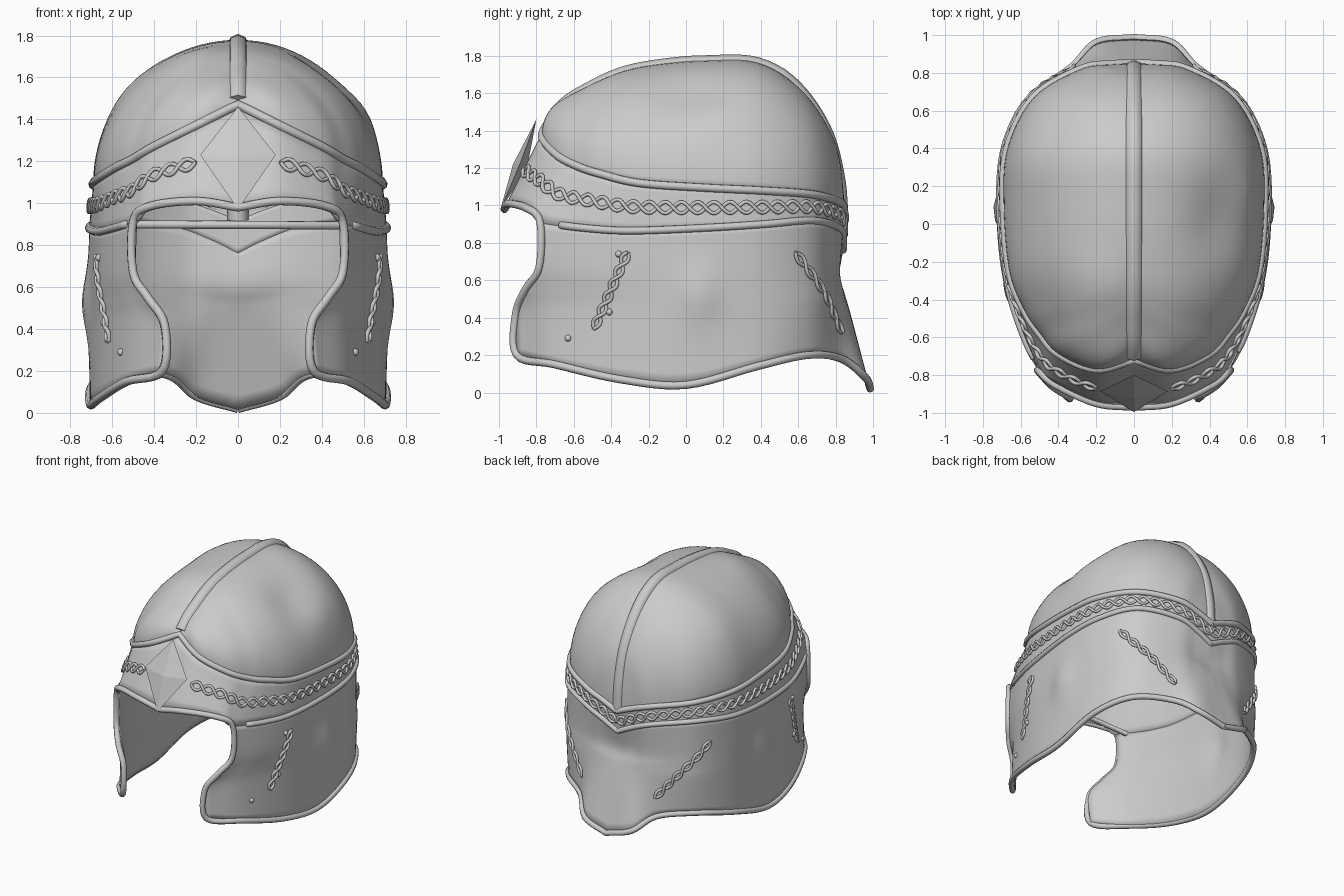
import bpy, bmesh
from math import sin, cos, pi, exp
from mathutils import Vector
from mathutils.bvhtree import BVHTree

cube = bpy.data.objects.get("Cube")
if cube:
    bpy.data.objects.remove(cube)

steel = bpy.data.materials.new("grey_steel")
steel.use_nodes = True
GREY = (0.6, 0.6, 0.6, 1)
steel.diffuse_color = GREY
steel.node_tree.nodes["Principled BSDF"].inputs["Base Color"].default_value = GREY


def vecs(*points):
    return [Vector(p) for p in points]


def smooth(points, per):
    """Spline through the points, with a fixed number of steps per span."""
    ext = [2 * points[0] - points[1]] + points + [2 * points[-1] - points[-2]]
    out = []
    for i in range(1, len(points)):
        a, b, c, d = ext[i - 1:i + 3]
        for k in range(per):
            t = k / per
            out.append(0.5 * (2 * b + (c - a) * t + (2 * a - 5 * b + 4 * c - d) * t ** 2
                              + (3 * b - a - 3 * c + d) * t ** 3))
    return out + [points[-1].copy()]


def along(points, f):
    """Point at the fraction f of a path's length."""
    spans = [(b - a).length for a, b in zip(points, points[1:])]
    rest = f * sum(spans)
    for a, b, s in zip(points, points[1:], spans):
        if rest <= s and s > 0:
            return a.lerp(b, rest / s)
        rest -= s
    return points[-1]


def flip(p):
    return Vector((-p.x, p.y, p.z))


def add_object(name, data):
    obj = bpy.data.objects.new(name, data)
    bpy.context.collection.objects.link(obj)
    data.materials.append(steel)
    return obj


def sheet(name, rows, mirror=True, thick=0.02):
    """Smooth sheet from a grid of points; returns a search tree of its surface."""
    bm = bmesh.new()
    grid = [[bm.verts.new(p) for p in row] for row in rows]
    for low, high in zip(grid, grid[1:]):
        for i in range(len(low) - 1):
            bm.faces.new((low[i], low[i + 1], high[i + 1], high[i]))
    bmesh.ops.remove_doubles(bm, verts=bm.verts, dist=0.0005)
    for f in bm.faces:
        f.smooth = True
    bm.normal_update()
    tree = BVHTree.FromBMesh(bm)
    mesh = bpy.data.meshes.new(name)
    bm.to_mesh(mesh)
    bm.free()
    obj = add_object(name, mesh)
    if mirror:
        obj.modifiers.new("mirror", 'MIRROR')
    solid = obj.modifiers.new("thickness", 'SOLIDIFY')
    solid.thickness, solid.offset = thick, -1
    return tree


def tubes(name, paths, radius):
    """Round rods along paths."""
    curve = bpy.data.curves.new(name, 'CURVE')
    curve.dimensions = '3D'
    curve.bevel_depth, curve.bevel_resolution = radius, 2
    curve.use_fill_caps = True
    for path in paths:
        s = curve.splines.new('POLY')
        s.points.add(len(path) - 1)
        for point, p in zip(s.points, path):
            point.co = (*p, 1)
        s.use_smooth = True
    return add_object(name, curve)


def both(path):
    return [path, [flip(p) for p in path]]


def joined(path):
    return [[flip(p) for p in reversed(path)] + path[1:]]


def braid(name, tree, path, lobes, width, radius):
    """Two crossing strands laid on a surface, on both sides."""
    strands, n = [], lobes * 8
    for sign in (1, -1):
        strand = []
        for k in range(n + 1):
            p = along(path, k / n)
            run = (along(path, min(1, k / n + 0.01)) - along(path, max(0, k / n - 0.01))).normalized()
            side = run.cross(tree.find_nearest(p)[1])
            wave = sin(pi * k / 8)
            spot, normal = tree.find_nearest(p + side * sign * width * wave)[:2]
            strand.append(spot + normal * (0.008 + 0.004 * sign * cos(pi * k / 8)))
        strands += both(strand)
    tubes(name, strands, radius)


# Guide curves, front centre to back centre on the left half
band_top = vecs((0, -.72, 1.47), (.2, -.77, 1.37), (.4, -.69, 1.27), (.5, -.58, 1.21),
                (.58, -.46, 1.17), (.66, -.25, 1.12), (.69, .1, 1.095), (.67, .4, 1.08),
                (.53, .67, 1.06), (.28, .82, 1.02), (.12, .845, .97), (0, .85, .92))
band_low = vecs((0, -.97, .98), (.2, -.95, 1.01), (.42, -.85, .985), (.5, -.78, .91),
                (.6, -.55, .88), (.67, -.3, .865), (.71, .1, .88), (.68, .42, .9),
                (.54, .68, .92), (.28, .82, .88), (.12, .84, .82), (0, .84, .76))
crest = vecs((0, -.72, 1.47), (0, -.62, 1.57), (0, -.5, 1.64), (0, -.4, 1.69),
             (0, -.28, 1.73), (0, -.1, 1.76), (0, .1, 1.775), (0, .38, 1.765),
             (0, .6, 1.63), (0, .76, 1.4), (0, .83, 1.15), (0, .85, .92))

# Skull with a few hammered dents
dents = [((.45, 0, 1.62), .2, -.035), ((.6, .15, 1.45), .15, .02),
         ((-.2, -.3, 1.72), .15, .015), ((-.4, -.45, 1.45), .18, -.02),
         ((.3, -.5, 1.5), .16, -.015), ((-.5, .3, 1.5), .2, .015)]
centre = Vector((0, 0, 1))


def dented(p):
    push = sum(a * exp(-((p - Vector(c)).length / r) ** 2) for c, r, a in dents)
    return p + (p - centre).normalized() * push


rim, ridge = smooth(band_top, 6), smooth(crest, 6)
dome = []
for k in range(49):
    a = pi * k / 48
    row = []
    for u, c in zip(rim, ridge):
        y, z = c.y + (u.y - c.y) * abs(cos(a)), u.z + (c.z - u.z) * sin(a)
        row.append(dented(Vector((u.x * cos(a), y, z))))
    dome.append(row)
sheet("skull", dome, mirror=False)

# Brow band
low, top = smooth(band_low, 6), smooth(band_top, 6)
band_tree = sheet("brow_band", [[a.lerp(b, k / 6) for a, b in zip(low, top)] for k in range(7)])

# Cheek and neck guard, rows from the hem up to the band
hem = vecs((.36, -.905, .2), (.53, -.7, .15), (.66, -.35, .07), (.705, 0, .04), (.69, .38, .14),
           (.56, .65, .2), (.33, .83, .18), (.2, .96, .08), (0, .985, .02))
low_row = vecs((.35, -.91, .42), (.52, -.7, .42), (.66, -.33, .42), (.71, .08, .43), (.68, .42, .44),
               (.55, .68, .46), (.3, .825, .46), (.14, .87, .43), (0, .88, .42))
high_row = vecs((.5, -.785, .67), (.6, -.57, .66), (.675, -.3, .65), (.71, .1, .65), (.68, .42, .66),
                (.54, .68, .67), (.28, .81, .66), (.12, .82, .64), (0, .82, .62))
mid_row = [a.lerp(b, .5) for a, b in zip(low_row, high_row)]
mid_row[0] = Vector((.43, -.86, .55))
controls = [smooth(r, 6) for r in (hem, low_row, mid_row, high_row, band_low[3:])]
columns = [smooth(list(col), 6) for col in zip(*controls)]
for p in (p for col in columns for p in col):
    # Ear swelling
    if p.x > .5:
        p.x += .035 * exp(-((p.y - .07) / .1) ** 2 - ((p.z - .53) / .16) ** 2)
guard_tree = sheet("cheek_and_neck_guard", list(zip(*columns)))

# Rolled edges
tubes("band_upper_trim", joined(top), .022)
tubes("band_lower_trim", joined(smooth(band_low[3:], 6)[2:]), .02)
edge = band_low[:4] + [high_row[0], mid_row[0], low_row[0]] + hem
tubes("outer_edge_trim", joined(smooth(edge, 6)), .021)
tubes("crest_ridge", [[p - Vector((0, 0, .022)) if p.y < .5 else p - Vector((0, .03, 0))
                       for p in ridge[2:]]], .05)

# Diamond brow plate
bm = bmesh.new()
tip, left, foot, right, peak = [bm.verts.new(p) for p in (
    (0, -.8, 1.46), (.18, -.885, 1.23), (0, -.995, .97), (-.18, -.885, 1.23), (0, -.925, 1.22))]
back = bm.verts.new((0, -.85, 1.2))
corners = [tip, right, foot, left]
for a, b in zip(corners, corners[1:] + corners[:1]):
    bm.faces.new((a, b, peak))
    bm.faces.new((b, a, back))
bmesh.ops.recalc_face_normals(bm, faces=bm.faces)
mesh = bpy.data.meshes.new("brow_diamond")
bm.to_mesh(mesh)
bm.free()
add_object("brow_diamond", mesh)

# Braided ornament round the band
middle = [a.lerp(b, .5) for a, b in zip(low, top)]
braid("band_braid", band_tree, [p for p in middle if p.x > .17 or p.y > 0], 28, .03, .01)


# Short braids and rivets on the guard
def on_guard(y, z):
    return guard_tree.ray_cast(Vector((2, y, z)), Vector((-1, 0, 0)))[0]


for name, a, b in (("cheek_braid", (-.31, .75), (-.49, .34)), ("neck_braid", (.58, .75), (.83, .32))):
    path = [guard_tree.find_nearest(on_guard(*a).lerp(on_guard(*b), k / 10))[0] for k in range(11)]
    braid(name, guard_tree, path, 6, .02, .01)

for y, z in ((-.36, .74), (-.41, .43), (-.63, .29)):
    for side in (1, -1):
        p = on_guard(y, z)
        bpy.ops.mesh.primitive_uv_sphere_add(segments=12, ring_count=8, radius=.018,
                                             location=(side * p.x, p.y, p.z))
        rivet = bpy.context.object
        rivet.name = "rivet"
        rivet.data.materials.append(steel)
        bpy.ops.object.shade_smooth_by_angle()
